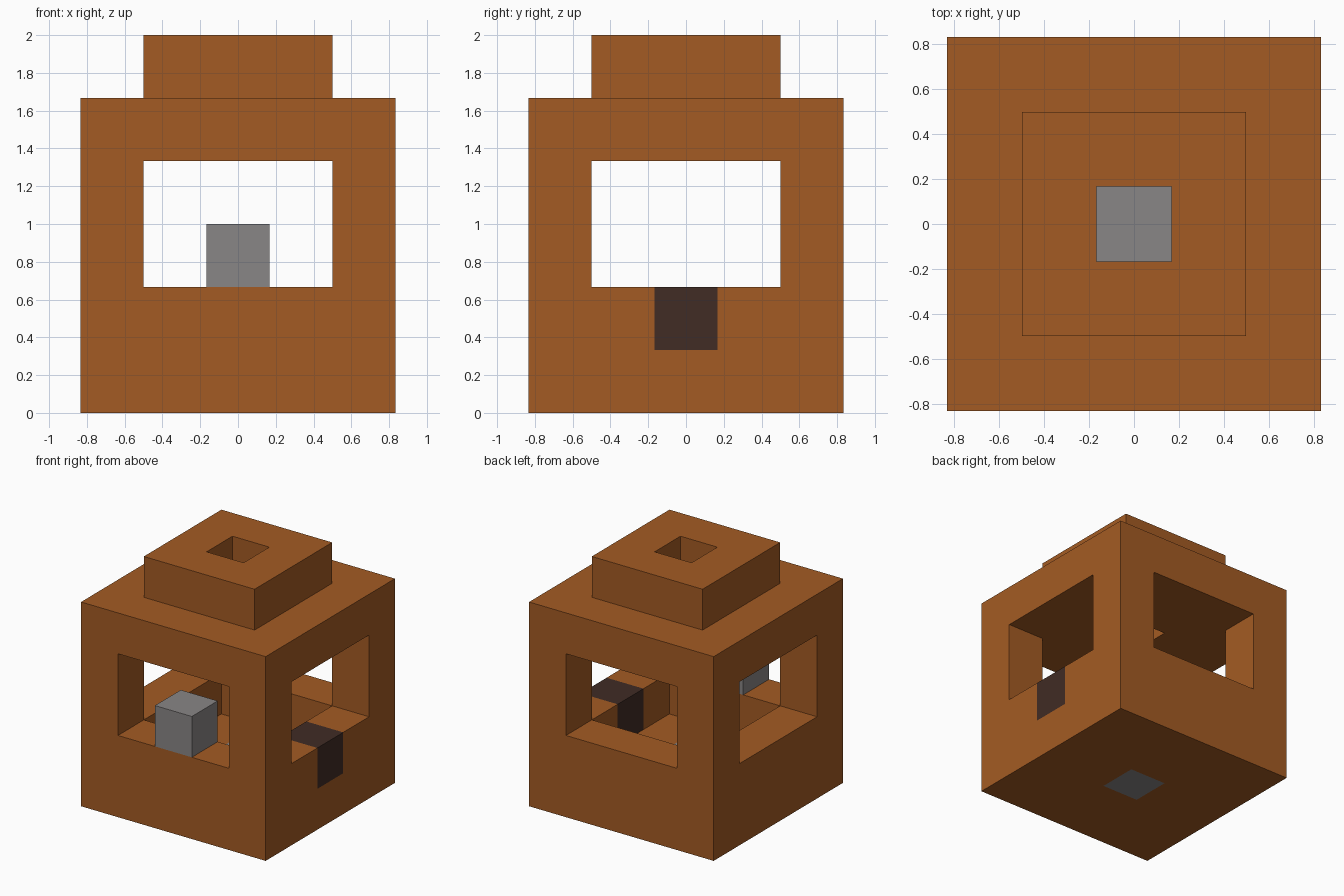
import bpy
import bmesh
from mathutils import Vector

if "Cube" in bpy.data.objects:
    bpy.data.objects.remove(bpy.data.objects["Cube"], do_unlink=True)

U = 1 / 3  # edge of one block; blocks are indexed from the centre in x, y and from the ground in z


def material(name, rgb):
    mat = bpy.data.materials.new(name)
    mat.use_nodes = True
    mat.diffuse_color = (*rgb, 1)
    mat.node_tree.nodes["Principled BSDF"].inputs["Base Color"].default_value = (*rgb, 1)
    return mat


brown = material("warm brown", (0.371, 0.105, 0.017))
grey = material("stone grey", (0.25, 0.238, 0.238))
dark = material("dark brown", (0.052, 0.025, 0.018))

blocks = {}  # block position -> part name


def fill(part, half, z0, z1):
    """Fill a square stack of blocks; part None hollows it out."""
    for x in range(-half, half + 1):
        for y in range(-half, half + 1):
            for z in range(z0, z1):
                if part:
                    blocks[x, y, z] = part
                else:
                    blocks.pop((x, y, z), None)


# Hollow housing with a stepped cap and a square vent
fill("housing", 2, 0, 5)
fill(None, 1, 1, 4)
fill("cap", 1, 5, 6)
fill(None, 0, 4, 6)

# Window openings on all four sides
for across in (-1, 0, 1):
    for side in (-2, 2):
        for z in (2, 3):
            blocks.pop((across, side, z), None)
            blocks.pop((side, across, z), None)

# Single accent blocks
blocks[0, 0, 0] = "floor_block"
blocks[0, -2, 2] = "front_sill_block"
blocks[2, 0, 1] = "side_wall_block"


def build(part, mat):
    """Skin the exposed sides of every block in one part."""
    bm = bmesh.new()
    for cell in [c for c, name in blocks.items() if name == part]:
        centre = Vector(cell)
        for axis in range(3):
            for sign in (-1, 1):
                normal = Vector((0, 0, 0))
                normal[axis] = sign
                if tuple(int(v) for v in centre + normal) in blocks:
                    continue
                a = Vector((0, 0, 0))
                a[(axis + 1) % 3] = 0.5
                b = normal.cross(a)
                mid = centre + normal / 2 + Vector((0, 0, 0.5))
                bm.faces.new([bm.verts.new((mid + p) * U)
                              for p in (-a - b, a - b, a + b, b - a)])
    bmesh.ops.remove_doubles(bm, verts=bm.verts[:], dist=0.001)
    mesh = bpy.data.meshes.new(part)
    bm.to_mesh(mesh)
    bm.free()
    mesh.materials.append(mat)
    bpy.context.collection.objects.link(bpy.data.objects.new(part, mesh))


build("housing", brown)
build("cap", brown)
build("floor_block", grey)
build("front_sill_block", grey)
build("side_wall_block", dark)
